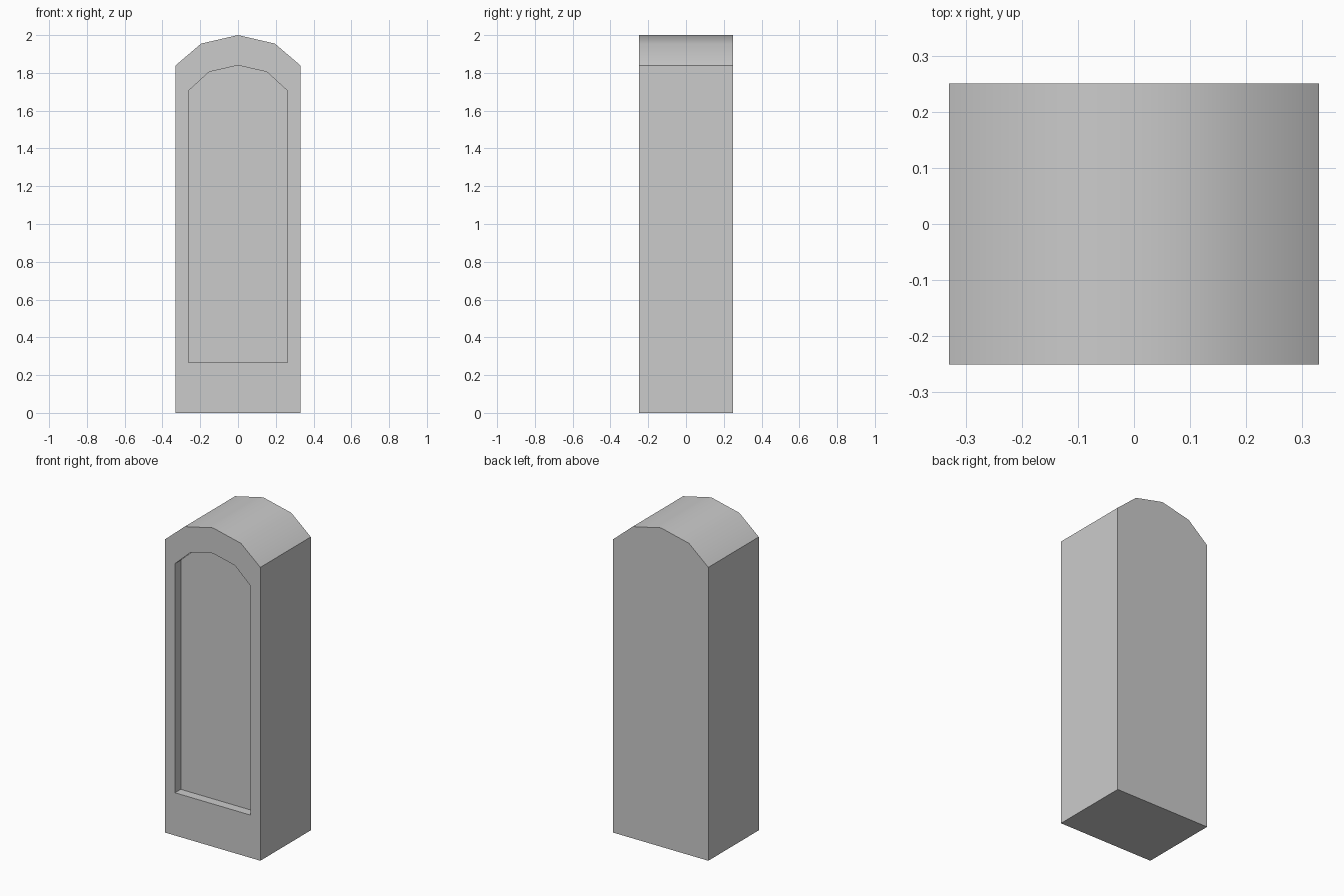
import bpy, bmesh, math

if "Cube" in bpy.data.objects:
    bpy.data.objects.remove(bpy.data.objects["Cube"])

def arch(half_w, bottom, shoulder, mid_x, mid_z, top):
    """Closed arched outline, counter-clockwise seen from the front."""
    return [(-half_w, bottom), (half_w, bottom), (half_w, shoulder), (mid_x, mid_z),
            (0, top), (-mid_x, mid_z), (-half_w, shoulder)]

outer = arch(0.33, 0.0, 1.84, 0.195, 1.955, 2.0)
inner = arch(0.262, 0.268, 1.705, 0.153, 1.805, 1.84)

bm = bmesh.new()

def ring(profile, y):
    return [bm.verts.new((x, y, z)) for x, z in profile]

# Rings run from the back, over the front rim, into the recess
rings = [ring(outer, 0.25), ring(outer, -0.25), ring(inner, -0.25), ring(inner, -0.193)]
for a, b in zip(rings, rings[1:]):
    for i in range(len(a)):
        j = (i + 1) % len(a)
        bm.faces.new((a[i], a[j], b[j], b[i]))
# Back face and recessed panel
bm.faces.new(rings[0])
bm.faces.new(rings[-1])
bmesh.ops.recalc_face_normals(bm, faces=bm.faces)

mesh = bpy.data.meshes.new("arched_block")
bm.to_mesh(mesh)
bm.free()
block = bpy.data.objects.new("arched_block", mesh)
bpy.context.collection.objects.link(block)

# Smooth only across the shallow arch facets
bpy.context.view_layer.objects.active = block
block.select_set(True)
bpy.ops.object.shade_smooth_by_angle(angle=math.radians(32))
